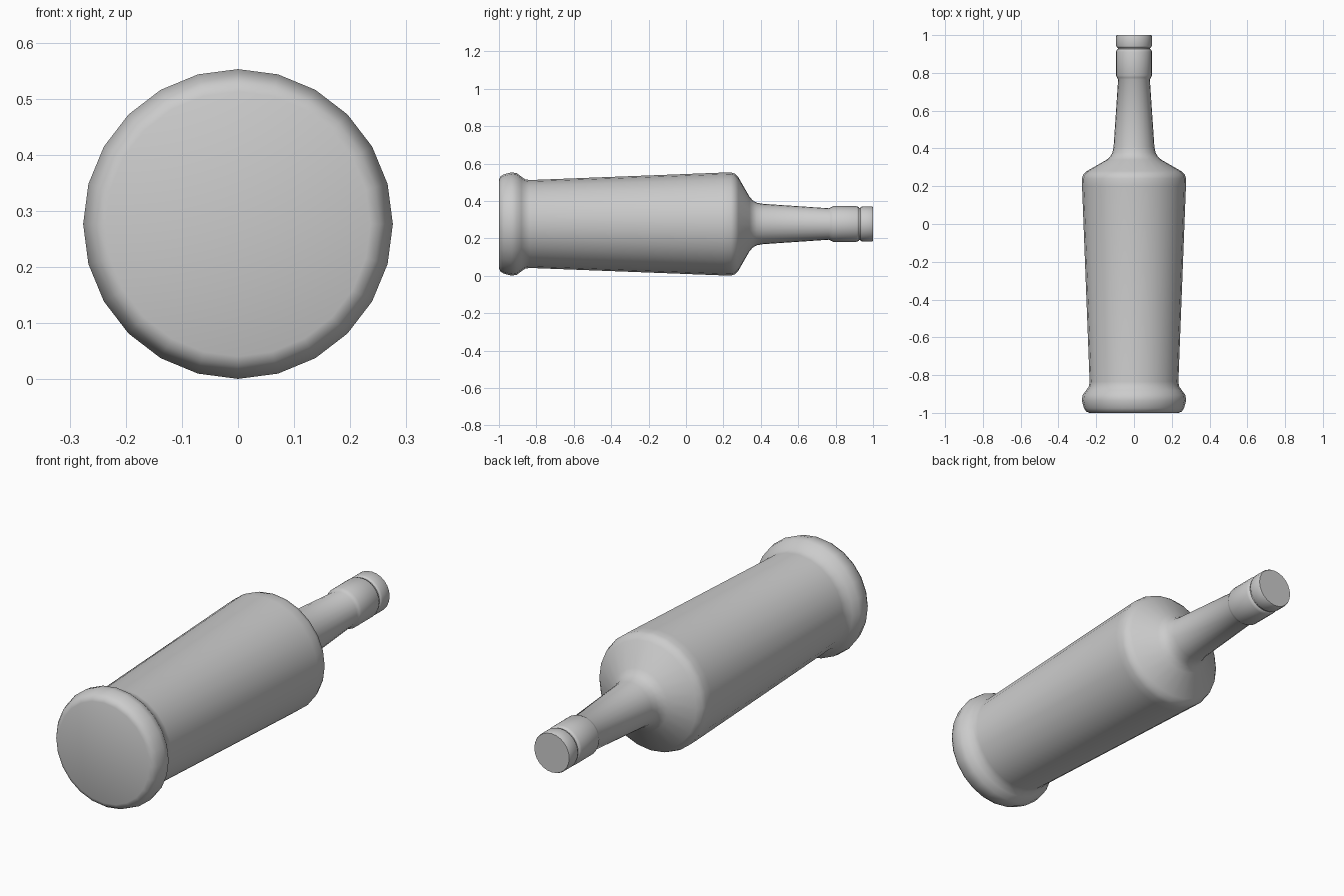
import bpy, bmesh, math

if "Cube" in bpy.data.objects:
    bpy.data.objects.remove(bpy.data.objects["Cube"])

SIDES = 24
AXIS_Z = 0.277


def lathe(name, profile):
    """Revolve (y, radius) points around the bottle's long axis, capping both ends."""
    bm = bmesh.new()
    rings = []
    for y, r in profile:
        rings.append([bm.verts.new((r * math.sin(2 * math.pi * i / SIDES), y,
                                    AXIS_Z + r * math.cos(2 * math.pi * i / SIDES)))
                      for i in range(SIDES)])
    for a, b in zip(rings, rings[1:]):
        for i in range(SIDES):
            j = (i + 1) % SIDES
            bm.faces.new((a[i], a[j], b[j], b[i]))
    bm.faces.new(rings[0])
    bm.faces.new(rings[-1])
    bmesh.ops.recalc_face_normals(bm, faces=bm.faces)
    mesh = bpy.data.meshes.new(name)
    bm.to_mesh(mesh)
    bm.free()
    obj = bpy.data.objects.new(name, mesh)
    bpy.context.collection.objects.link(obj)
    bpy.ops.object.select_all(action='DESELECT')
    obj.select_set(True)
    bpy.context.view_layer.objects.active = obj
    bpy.ops.object.shade_smooth_by_angle(angle=math.radians(50))
    return obj


# Bottle: flared foot, tapered body, shoulder, neck and lip collar
lathe("bottle", [
    (-1.0, 0.236), (-0.993, 0.253), (-0.975, 0.265), (-0.935, 0.276), (-0.905, 0.272),
    (-0.88, 0.253), (-0.86, 0.239), (-0.835, 0.235),
    (0.2, 0.275), (0.24, 0.276), (0.262, 0.269), (0.28, 0.25),
    (0.34, 0.145), (0.357, 0.126), (0.378, 0.114), (0.41, 0.108),
    (0.765, 0.084), (0.775, 0.09), (0.787, 0.095), (0.912, 0.095),
    (0.923, 0.091), (0.926, 0.086), (0.934, 0.086)])

# Stopper cap
lathe("cap", [(0.932, 0.086), (0.935, 0.091), (0.943, 0.094), (0.994, 0.094), (1.0, 0.091)])
